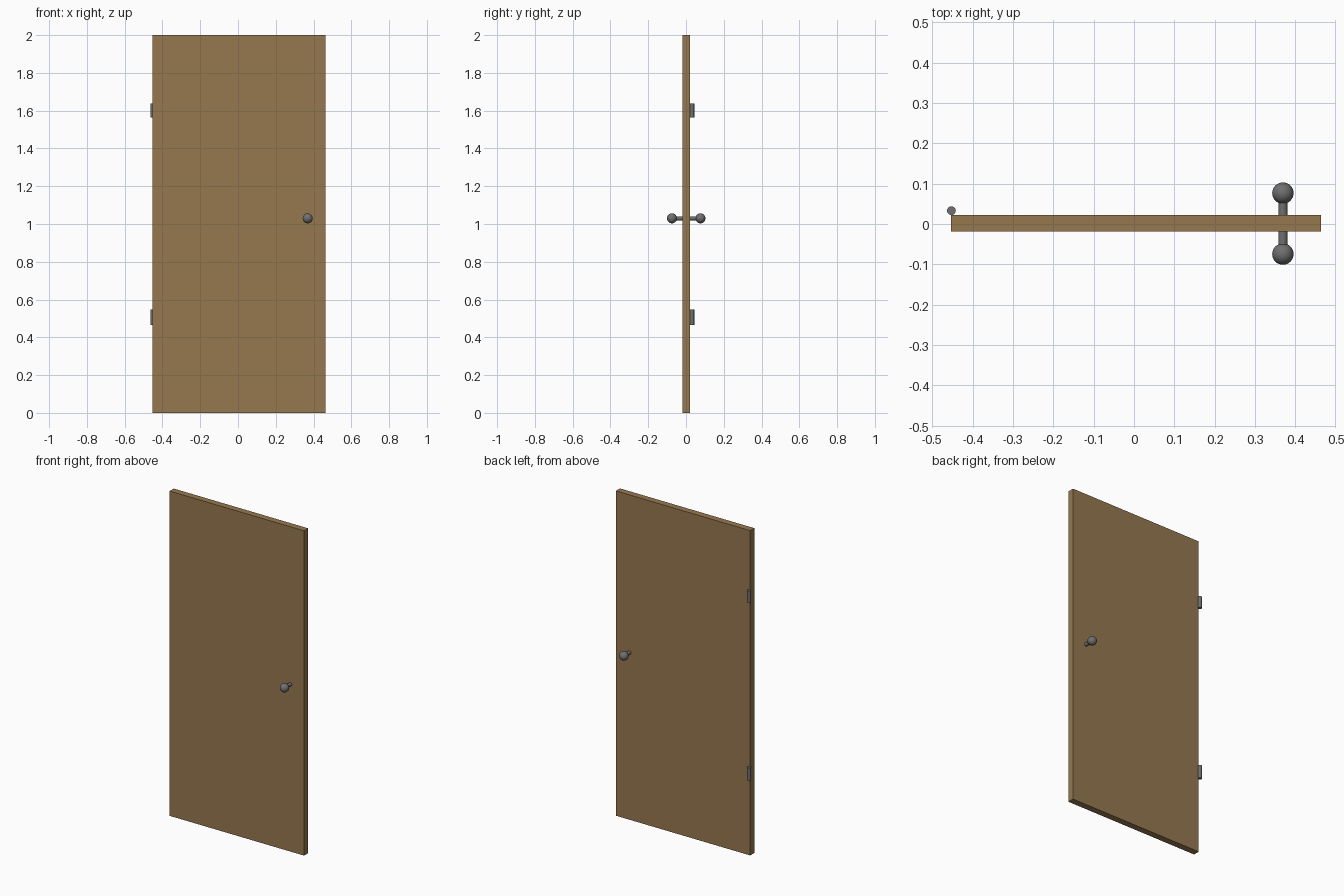
import bpy, math

if "Cube" in bpy.data.objects:
    bpy.data.objects.remove(bpy.data.objects["Cube"])


def material(name, rgb):
    m = bpy.data.materials.new(name)
    m.diffuse_color = (*rgb, 1)
    m.use_nodes = True
    m.node_tree.nodes["Principled BSDF"].inputs["Base Color"].default_value = m.diffuse_color
    return m


wood = material("brown wood", (0.305, 0.188, 0.08))
metal = material("grey metal", (0.16, 0.16, 0.16))


def finish(name, mat, smooth=True):
    ob = bpy.context.object
    ob.name = name
    ob.data.materials.append(mat)
    if smooth:
        bpy.ops.object.shade_smooth_by_angle(angle=math.radians(40))
    return ob


# door panel
bpy.ops.mesh.primitive_cube_add(size=1, location=(0.005, 0.002, 1))
panel = bpy.context.object
panel.scale = (0.916, 0.04, 2)
bpy.ops.object.transform_apply(location=False, rotation=False, scale=True)
finish("door_panel", wood, smooth=False)

# hinge barrels on the back edge
for name, z, height in (("lower_hinge", 0.507, 0.082), ("upper_hinge", 1.601, 0.072)):
    bpy.ops.mesh.primitive_cylinder_add(vertices=24, radius=0.0108, depth=height,
                                        location=(-0.4525, 0.033, z))
    finish(name, metal)

# knob spindle through the door
KNOB_X, KNOB_Y, KNOB_Z = 0.369, 0.001, 1.03
bpy.ops.mesh.primitive_cylinder_add(vertices=24, radius=0.011, depth=0.15,
                                    location=(KNOB_X, KNOB_Y, KNOB_Z),
                                    rotation=(math.pi / 2, 0, 0))
finish("knob_spindle", metal)

# round knobs, front and back
for name, side in (("front_knob", -1), ("back_knob", 1)):
    bpy.ops.mesh.primitive_uv_sphere_add(segments=32, ring_count=16, radius=0.0265,
                                         location=(KNOB_X, KNOB_Y + side * 0.0755, KNOB_Z))
    finish(name, metal)
